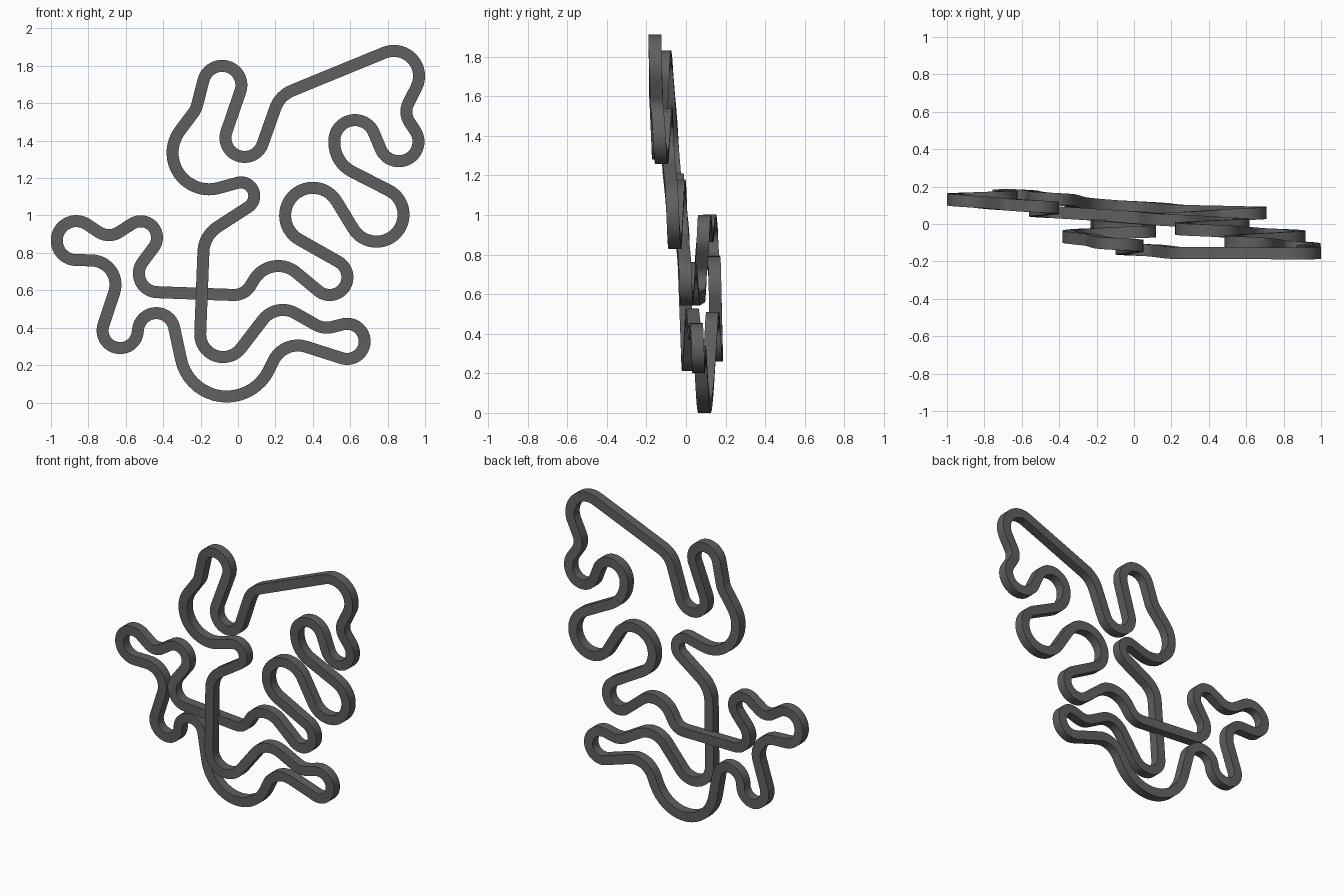
import bpy
import bmesh
import math
from mathutils import Vector

cube = bpy.data.objects.get("Cube")
if cube:
    bpy.data.objects.remove(cube, do_unlink=True)

HALF_WIDTH = 0.032
HALF_DEPTH = 0.032
ARC_STEP = math.radians(8)

# Each bend: centre x, centre z, signed radius (plus turns left), depth y
upper_right_bends = [
    (0.35, 1.52, -0.16, -0.155),
    (0.833, 1.745, -0.135, -0.157),
    (1.0, 1.555, 0.1, -0.147),
    (0.86, 1.395, -0.105, -0.127),
    (0.625, 1.4, 0.11, -0.1),
    (0.69, 1.39, 0.175, -0.09),
    (0.74, 1.005, -0.145, -0.062),
    (0.4, 1.0, 0.148, -0.03),
    (0.49, 0.67, -0.095, 0.0),
    (0.215, 0.58, 0.15, 0.02),
]
left_bends = [
    (-0.02, 0.675, -0.1, 0.035),
    (-0.43, 0.69, -0.1, 0.07),
    (-0.52, 0.882, 0.087, 0.09),
    (-0.69, 0.995, -0.1, 0.105),
    (-0.865, 0.866, 0.104, 0.13),
    (-0.785, 0.63, -0.13, 0.145),
    (-0.63, 0.385, 0.094, 0.155),
    (-0.437, 0.38, -0.098, 0.135),
]
lower_bends = [
    (-0.06, 0.282, 0.25, 0.095),
    (0.32, 0.16, -0.145, 0.07),
    (0.583, 0.327, 0.094, 0.06),
    (0.475, 0.52, -0.12, 0.045),
    (0.24, 0.36, 0.135, 0.03),
    (-0.08, 0.365, -0.122, 0.01),
]
upper_left_bends = [
    (-0.02, 0.8, -0.165, -0.015),
    (0.015, 1.105, 0.072, -0.04),
    (-0.155, 1.335, -0.195, -0.06),
    (-0.335, 1.62, 0.12, -0.085),
    (-0.085, 1.697, -0.103, -0.11),
    (0.035, 1.415, 0.102, -0.137),
]


def right_of(heading):
    """Unit vector pointing to the right of a heading."""
    return Vector((math.sin(heading), -math.cos(heading)))


def tangent_heading(bend, following):
    """Heading of the straight that leaves one bend and meets the next."""
    dx, dz = following[0] - bend[0], following[1] - bend[1]
    ratio = (bend[2] - following[2]) / math.hypot(dx, dz)
    return math.atan2(dz, dx) + math.asin(max(-1, min(1, ratio)))


def trace_path(bends):
    """Return path points with their right vectors, and the middle of each bend."""
    count = len(bends)
    headings = [tangent_heading(b, bends[(i + 1) % count]) for i, b in enumerate(bends)]
    path, middles = [], []
    for i, (x, z, radius, depth) in enumerate(bends):
        sign = math.copysign(1, radius)
        start = headings[i - 1]
        sweep = ((headings[i] - start) * sign) % math.tau
        if sweep > math.tau * 0.9:
            sweep -= math.tau
        steps = max(2, 2 * math.ceil(abs(sweep) / ARC_STEP / 2))
        for k in range(steps + 1):
            side = right_of(start + sign * sweep * k / steps)
            if k == steps // 2:
                middles.append((len(path), depth))
            path.append((Vector((x, z)) + side * radius, side))
    return path, middles


def path_depths(path, middles):
    """Blend the depth evenly along the path between the bend middles."""
    count = len(path)
    depths = [0.0] * count
    for i, (first, y_start) in enumerate(middles):
        last, y_end = middles[(i + 1) % len(middles)]
        if last <= first:
            last += count
        travelled = [0.0]
        for k in range(first, last):
            step = path[(k + 1) % count][0] - path[k % count][0]
            travelled.append(travelled[-1] + step.length)
        for k, distance in enumerate(travelled):
            blend = distance / travelled[-1]
            depths[(first + k) % count] = y_start + (y_end - y_start) * blend
    return depths


def make_material(name, colour):
    material = bpy.data.materials.new(name)
    material.use_nodes = True
    material.diffuse_color = colour
    material.node_tree.nodes["Principled BSDF"].inputs["Base Color"].default_value = colour
    return material


# Sweep a square section around the closed circuit
path, middles = trace_path(upper_right_bends + left_bends + lower_bends + upper_left_bends)
depths = path_depths(path, middles)
bm = bmesh.new()
rings = []
for (point, side), depth in zip(path, depths):
    ring = []
    for across, along in ((-1, -1), (1, -1), (1, 1), (-1, 1)):
        spot = point + side * across * HALF_WIDTH
        ring.append(bm.verts.new((spot.x, depth + along * HALF_DEPTH, spot.y)))
    rings.append(ring)
for i, ring in enumerate(rings):
    previous = rings[i - 1]
    for k in range(4):
        n = (k + 1) % 4
        bm.faces.new((previous[k], previous[n], ring[n], ring[k]))
bmesh.ops.recalc_face_normals(bm, faces=bm.faces)

mesh = bpy.data.meshes.new("track_ribbon")
bm.to_mesh(mesh)
bm.free()
mesh.materials.append(make_material("asphalt_grey", (0.115, 0.115, 0.115, 1)))
track = bpy.data.objects.new("track_ribbon", mesh)
bpy.context.collection.objects.link(track)

# Smooth bends with crisp long edges
for other in bpy.context.selected_objects:
    other.select_set(False)
track.select_set(True)
bpy.context.view_layer.objects.active = track
bpy.ops.object.shade_smooth_by_angle(angle=math.radians(30))
